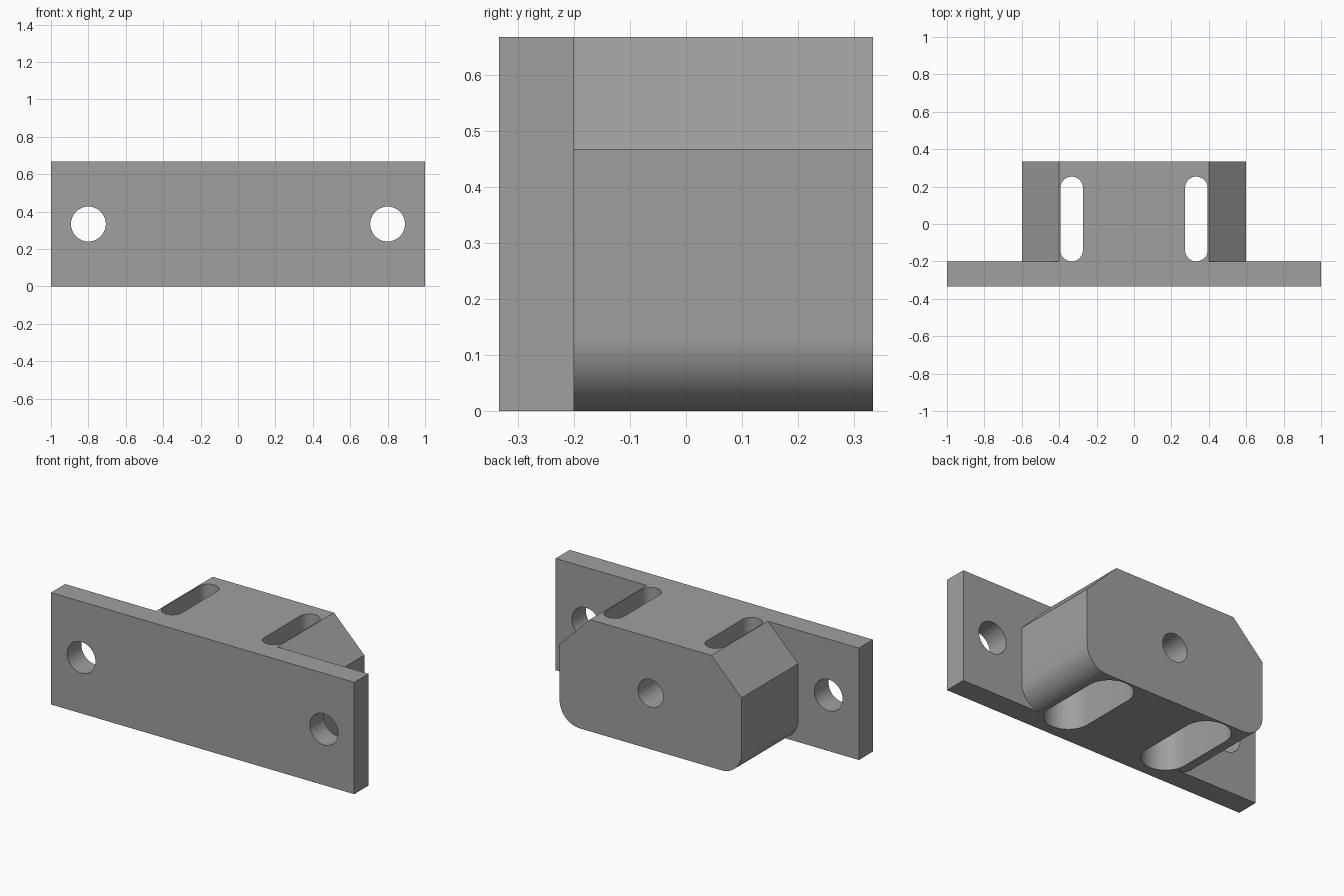
import bpy, bmesh, math

if "Cube" in bpy.data.objects:
    bpy.data.objects.remove(bpy.data.objects["Cube"])

grey = bpy.data.materials.new("plain_grey")
grey.diffuse_color = (0.35, 0.35, 0.35, 1)
grey.use_nodes = True
grey.node_tree.nodes["Principled BSDF"].inputs["Base Color"].default_value = grey.diffuse_color


def arc(cx, cy, r, start, end, n=24):
    """Points along an arc, angles in degrees."""
    return [(cx + r * math.cos(math.radians(start + (end - start) * i / n)),
             cy + r * math.sin(math.radians(start + (end - start) * i / n)))
            for i in range(n + 1)]


def prism(name, outline, axis, low, high):
    """Extrude an outline: (x, z) along y, or (x, y) along z."""
    bm = bmesh.new()
    place = (lambda u, v: (u, low, v)) if axis == "y" else (lambda u, v: (u, v, low))
    face = bm.faces.new([bm.verts.new(place(u, v)) for u, v in outline])
    ext = bmesh.ops.extrude_face_region(bm, geom=[face])
    move = (0, high - low, 0) if axis == "y" else (0, 0, high - low)
    bmesh.ops.translate(bm, vec=move,
                        verts=[g for g in ext["geom"] if isinstance(g, bmesh.types.BMVert)])
    bmesh.ops.recalc_face_normals(bm, faces=bm.faces)
    mesh = bpy.data.meshes.new(name)
    bm.to_mesh(mesh)
    bm.free()
    mesh.materials.append(grey)
    obj = bpy.data.objects.new(name, mesh)
    bpy.context.collection.objects.link(obj)
    return obj


def combine(target, tool, operation):
    """Apply a boolean and discard the tool."""
    mod = target.modifiers.new("combine", "BOOLEAN")
    mod.operation, mod.solver, mod.object = operation, "EXACT", tool
    bpy.context.view_layer.objects.active = target
    bpy.ops.object.modifier_apply(modifier=mod.name)
    bpy.data.objects.remove(tool)


def circle(cx, cy, r):
    return arc(cx, cy, r, 0, 360, 48)[:-1]


def slot(cx, cy, half, r):
    return arc(cx, cy + half, r, 0, 180) + arc(cx, cy - half, r, 180, 360)


W, D, H, BACK = 1.0, 0.3333, 0.6667, -0.2

# Mounting plate across the front
bracket = prism("mounting_bracket", [(-W, 0), (W, 0), (W, H), (-W, H)], "y", -D, BACK)

# Block behind it: chamfered top corners, rounded bottom corners
R, C, B = 0.1333, 0.2, 0.6
profile = (arc(-B + R, R, R, 180, 270) + arc(B - R, R, R, 270, 360)
           + [(B, H - C), (B - C, H), (-B + C, H), (-B, H - C)])
combine(bracket, prism("block", profile, "y", -0.27, D), "UNION")

# Plate holes, slots and the wider slot pockets from below
for s in (-1, 1):
    combine(bracket, prism("plate_hole", circle(s * 0.8, H / 2, 0.0933), "y", -0.5, 0), "DIFFERENCE")
    combine(bracket, prism("slot_pocket", slot(s * 0.3333, 0.0267, 0.1667, 0.13), "z", -0.1, 0.5333), "DIFFERENCE")
    combine(bracket, prism("slot", slot(s * 0.3333, 0.0267, 0.1667, 0.06), "z", 0.4, 0.8), "DIFFERENCE")

# Blind hole in the back of the block
combine(bracket, prism("back_hole", circle(0, H / 2, 0.0833), "y", D - 0.4, 0.5), "DIFFERENCE")

bpy.ops.object.select_all(action="DESELECT")
bracket.select_set(True)
bpy.context.view_layer.objects.active = bracket
bpy.ops.object.shade_smooth_by_angle(angle=math.radians(30))
